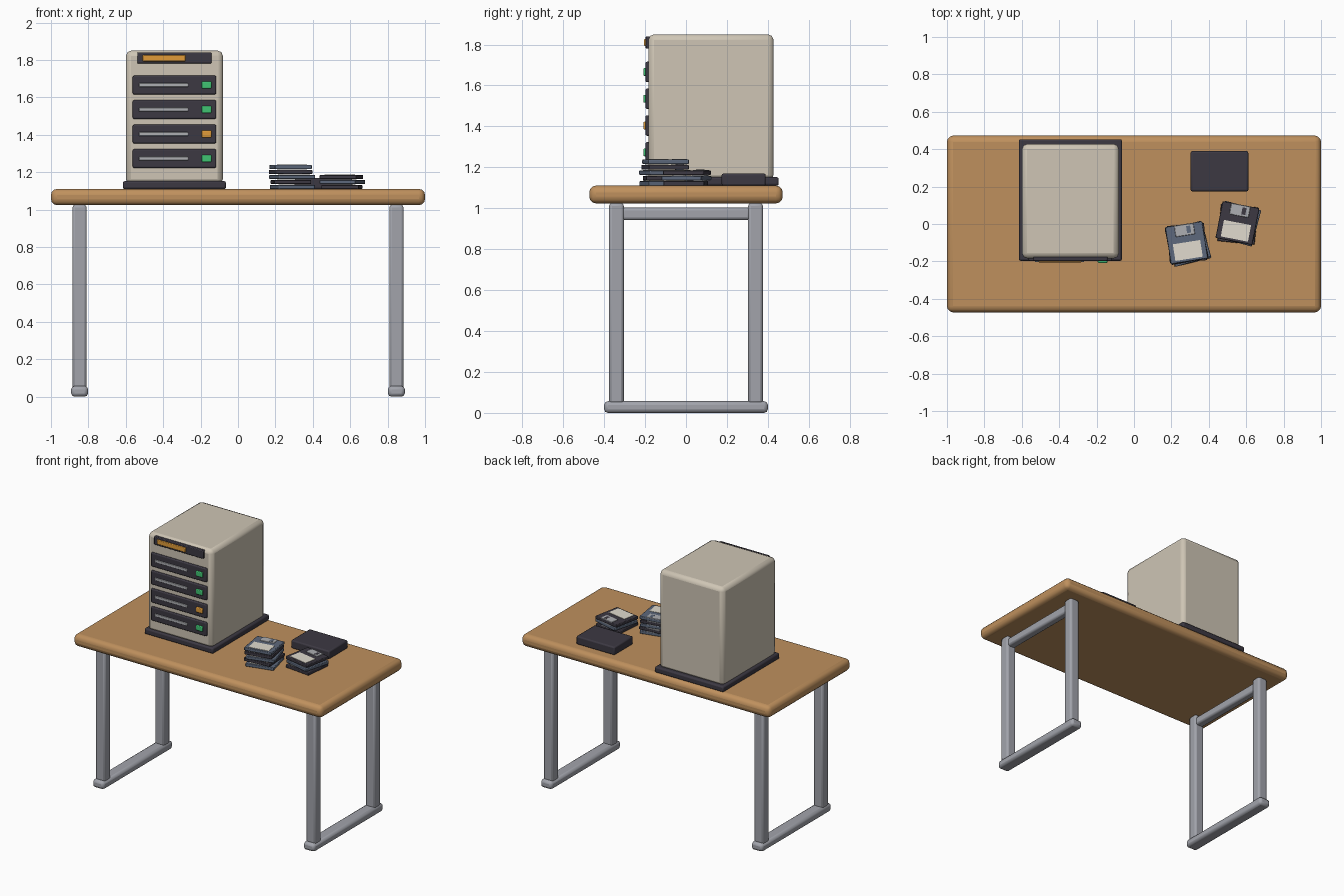
import bpy, math
from mathutils import Matrix, Vector

if "Cube" in bpy.data.objects:
    bpy.data.objects.remove(bpy.data.objects["Cube"])


def material(name, r, g, b):
    m = bpy.data.materials.new(name)
    m.diffuse_color = (r, g, b, 1)
    m.use_nodes = True
    m.node_tree.nodes["Principled BSDF"].inputs["Base Color"].default_value = m.diffuse_color
    return m


WOOD = material("wood", 0.52, 0.28, 0.11)
METAL = material("painted_metal", 0.36, 0.37, 0.41)
BEIGE = material("beige", 0.62, 0.56, 0.46)
DARK = material("dark_plastic", 0.045, 0.04, 0.055)
BLUE = material("blue_grey", 0.11, 0.14, 0.20)
STEEL = material("steel", 0.42, 0.43, 0.45)
PAPER = material("paper", 0.75, 0.71, 0.62)
GREEN = material("green_light", 0.05, 0.55, 0.17)
AMBER = material("amber_light", 0.75, 0.33, 0.04)


def box(name, center, size, mat, bevel=0.0, segments=2, frame=None):
    """Bevelled box; frame optionally places it in a rotated local space."""
    bpy.ops.mesh.primitive_cube_add(size=1)
    ob = bpy.context.object
    ob.name = name
    ob.data.transform(Matrix.Diagonal((*size, 1)))
    ob.matrix_world = (frame or Matrix()) @ Matrix.Translation(Vector(center))
    ob.data.materials.append(mat)
    if bevel:
        mod = ob.modifiers.new("bevel", "BEVEL")
        mod.width = bevel
        mod.segments = segments
        bpy.ops.object.shade_smooth_by_angle(angle=math.radians(40))
    return ob


# Table top
TOP = 1.11
box("table_top", (0, 0, 1.067), (2, 0.945, 0.087), WOOD, 0.033, 3)

# Leg frames, one at each end
for side, x in (("left", -0.847), ("right", 0.847)):
    for end, y in (("front", -0.34), ("back", 0.34)):
        box(f"{side}_{end}_leg", (x, y, 0.535), (0.076, 0.072, 0.98), METAL, 0.014)
    box(f"{side}_foot_bar", (x, 0, 0.0285), (0.09, 0.8, 0.057), METAL, 0.018)
    box(f"{side}_upper_bar", (x, 0, 0.973), (0.06, 0.63, 0.062), METAL, 0.014)

# Computer tower and plinth
CX = -0.34
box("tower_base", (CX, 0.128, 1.131), (0.552, 0.65, 0.042), DARK, 0.01)
box("tower_case", (CX, 0.122, 1.4925), (0.518, 0.612, 0.715), BEIGE, 0.028, 2)

# Top indicator strip
box("display_panel", (CX, -0.182, 1.81), (0.396, 0.03, 0.06), DARK, 0.005)
box("display_bar", (-0.395, -0.195, 1.81), (0.23, 0.02, 0.034), AMBER, 0.004)

# Four drive bays with slot and light
for i, lamp in enumerate((GREEN, GREEN, AMBER, GREEN)):
    z = 1.666 - 0.131 * i
    box(f"drive_bay_{i+1}", (CX, -0.183, z), (0.446, 0.03, 0.1), DARK, 0.007)
    box(f"drive_slot_{i+1}", (-0.398, -0.195, z), (0.262, 0.016, 0.02), STEEL, 0.003)
    box(f"drive_light_{i+1}", (-0.168, -0.198, z), (0.052, 0.02, 0.038), lamp, 0.005)


# Floppy disk: shell, shutter with window, label
def disk(name, x, y, z, angle, mat):
    f = Matrix.Translation((x, y, z)) @ Matrix.Rotation(math.radians(angle), 4, "Z")
    box(name + "_shell", (0, 0, 0.011), (0.2, 0.2, 0.022), mat, 0.004, 2, f)
    box(name + "_shutter", (0, 0.069, 0.0125), (0.104, 0.06, 0.025), STEEL, 0.002, 1, f)
    box(name + "_window", (0.022, 0.069, 0.0245), (0.022, 0.038, 0.002), mat, frame=f)
    box(name + "_label", (0, -0.042, 0.0225), (0.148, 0.09, 0.004), PAPER, frame=f)


# Two loose stacks: x offset, y offset, rotation, bottom to top
stacks = (
    ("left_stack", 0.283, -0.102,
     ((0.008, -0.006, 14), (0.0, 0.0, 5), (0.006, -0.004, 16), (-0.002, 0.0, 11), (-0.002, 0.002, 9))),
    ("right_stack", 0.553, 0.005,
     ((0.002, -0.006, -6), (0.005, -0.003, -15), (0.0, 0.0, -11))),
)
for name, x, y, layers in stacks:
    for i, (dx, dy, a) in enumerate(layers):
        mat = (DARK, BLUE)[i % 2] if len(layers) == 3 else (BLUE, DARK)[i % 2]
        disk(f"{name}_disk_{i+1}", x + dx, y + dy, TOP + 0.0265 * i, a, mat)

# Storage box
box("disk_box", (0.457, 0.282, TOP + 0.03), (0.308, 0.215, 0.06), DARK, 0.009)
